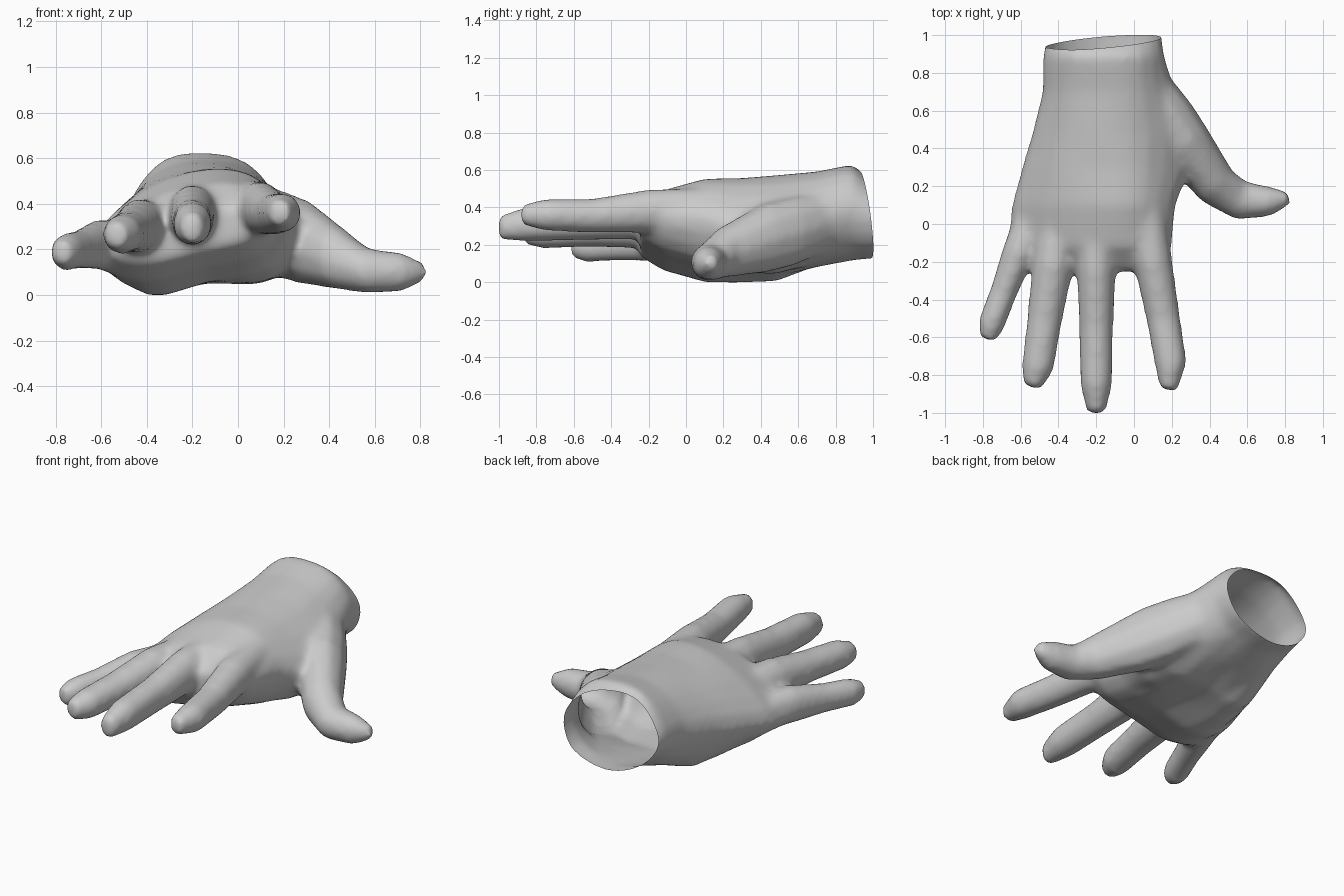
import bpy, bmesh, math
from mathutils import Vector

if "Cube" in bpy.data.objects:
    bpy.data.objects.remove(bpy.data.objects["Cube"])

skin = bpy.data.materials.new("plain_grey")
skin.diffuse_color = (0.6, 0.6, 0.6, 1)
skin.use_nodes = True
skin.node_tree.nodes["Principled BSDF"].inputs["Base Color"].default_value = skin.diffuse_color


def loft(name, rings):
    """Closed skin through a list of equally sized point rings."""
    bm = bmesh.new()
    loops = [[bm.verts.new(p) for p in ring] for ring in rings]
    n = len(loops[0])
    bm.faces.new(loops[0][::-1])
    bm.faces.new(loops[-1])
    for a, b in zip(loops, loops[1:]):
        for i in range(n):
            j = (i + 1) % n
            bm.faces.new((a[i], a[j], b[j], b[i]))
    bmesh.ops.recalc_face_normals(bm, faces=bm.faces[:])
    bmesh.ops.triangulate(bm, faces=bm.faces[:])
    me = bpy.data.meshes.new(name)
    bm.to_mesh(me)
    bm.free()
    ob = bpy.data.objects.new(name, me)
    bpy.context.collection.objects.link(ob)
    return ob


def closed_curve(pts, steps=3):
    """Round a coarse closed section with a Catmull-Rom curve."""
    out, n = [], len(pts)
    for i in range(n):
        p0, p1, p2, p3 = (pts[(i + k) % n] for k in (-1, 0, 1, 2))
        for s in range(steps):
            t = s / steps
            out.append(0.5 * (2 * p1 + (p2 - p0) * t
                       + (2 * p0 - 5 * p1 + 4 * p2 - p3) * t * t
                       + (3 * p1 - p0 - 3 * p2 + p3) * t ** 3))
    return out


def digit(name, stations, sides=10):
    """Tapered finger; stations are x, y, z, half width, half height."""
    pts = [Vector(s[:3]) for s in stations]
    rings = []
    for i, s in enumerate(stations):
        tan = pts[min(i + 1, len(pts) - 1)] - pts[max(i - 1, 0)]
        side = Vector((tan.y, -tan.x, 0)).normalized()
        rings.append([pts[i] + side * s[3] * math.cos(a) + Vector((0, 0, s[4] * math.sin(a)))
                      for a in (2 * math.pi * k / sides for k in range(sides))])
    return loft(name, rings)


# Palm and wrist: sections from the wrist towards the knuckles
palm = [
    (1.04, [(-.45, .35), (-.35, .46), (-.19, .50), (.02, .48), (.14, .38), (.08, .2), (-.15, .13), (-.36, .2)]),
    (.89, [(-.485, .36), (-.37, .565), (-.2, .63), (.04, .585), (.16, .40), (.08, .2), (-.15, .115), (-.38, .2)]),
    (.7, [(-.485, .33), (-.38, .52), (-.18, .59), (.05, .55), (.22, .35), (.11, .14), (-.15, .085), (-.38, .11)]),
    (.48, [(-.54, .28), (-.41, .48), (-.18, .57), (.08, .52), (.32, .28), (.14, .06), (-.14, .05), (-.39, .01)]),
    (.3, [(-.595, .24), (-.43, .46), (-.18, .55), (.07, .52), (.3, .28), (.15, .07), (-.14, .055), (-.40, .0)]),
    (.1, [(-.65, .2), (-.47, .42), (-.2, .54), (.05, .53), (.22, .35), (.12, .12), (-.12, .06), (-.4, .0)]),
    (-.12, [(-.68, .17), (-.48, .36), (-.22, .475), (.04, .48), (.2, .36), (.1, .18), (-.15, .12), (-.43, .06)]),
    (-.25, [(-.58, .2), (-.46, .29), (-.22, .37), (.0, .38), (.13, .36), (.06, .25), (-.17, .19), (-.42, .14)]),
]
hand = loft("hand", [closed_curve([Vector((x, y, z)) for x, z in sec]) for y, sec in palm])

digits = [
    digit("little_finger", [(-.5, .15, .22, .08, .1), (-.61, -.15, .22, .09, .115), (-.69, -.36, .2, .074, .09),
                            (-.755, -.53, .187, .074, .085), (-.775, -.612, .185, .047, .055)]),
    digit("ring_finger", [(-.38, .2, .29, .1, .12), (-.43, -.22, .30, .112, .125), (-.475, -.52, .28, .095, .095),
                          (-.51, -.76, .265, .088, .09), (-.54, -.865, .26, .052, .06)]),
    digit("middle_finger", [(-.2, .2, .38, .1, .12), (-.2, -.24, .355, .107, .13), (-.2, -.55, .325, .092, .105),
                            (-.2, -.85, .31, .088, .098), (-.2, -1.003, .29, .05, .068)]),
    digit("index_finger", [(.05, .2, .40, .1, .11), (.1, -.2, .38, .105, .12), (.155, -.5, .355, .092, .095),
                           (.195, -.74, .36, .088, .09), (.185, -.88, .36, .048, .06)]),
    digit("thumb", [(.05, .82, .34, .09, .11), (.1, .7, .31, .125, .17), (.185, .56, .27, .145, .19),
                    (.275, .42, .235, .145, .19), (.44, .2, .16, .118, .14), (.57, .122, .105, .108, .102),
                    (.72, .12, .1, .082, .088), (.825, .137, .1, .035, .04)]),
]

# Join the digits, then even out the skin and soften the webs
for d in digits:
    join = hand.modifiers.new(d.name, 'BOOLEAN')
    join.operation = 'UNION'
    join.solver = 'EXACT'
    join.object = d
    d.hide_render = True
fuse = hand.modifiers.new("fuse", 'REMESH')
fuse.mode = 'VOXEL'
fuse.voxel_size = 0.018
soft = hand.modifiers.new("soften", 'SMOOTH')
soft.factor = 0.5
soft.iterations = 18
fused = bpy.data.meshes.new_from_object(hand.evaluated_get(bpy.context.evaluated_depsgraph_get()))
hand.modifiers.clear()
hand.data = fused
for d in digits:
    bpy.data.objects.remove(d)

# Open the hollow wrist along a slanted rim
bm = bmesh.new()
bm.from_mesh(fused)
bmesh.ops.bisect_plane(bm, geom=bm.verts[:] + bm.edges[:] + bm.faces[:],
                       plane_co=(0, 1.005, .13), plane_no=(-.08, 1, .13), clear_outer=True)
low = min(v.co.z for v in bm.verts)
bmesh.ops.translate(bm, verts=bm.verts[:], vec=(0, 0, -low))
for f in bm.faces:
    f.smooth = True
    f.material_index = 0
bm.to_mesh(fused)
bm.free()
fused.materials.clear()
fused.materials.append(skin)
